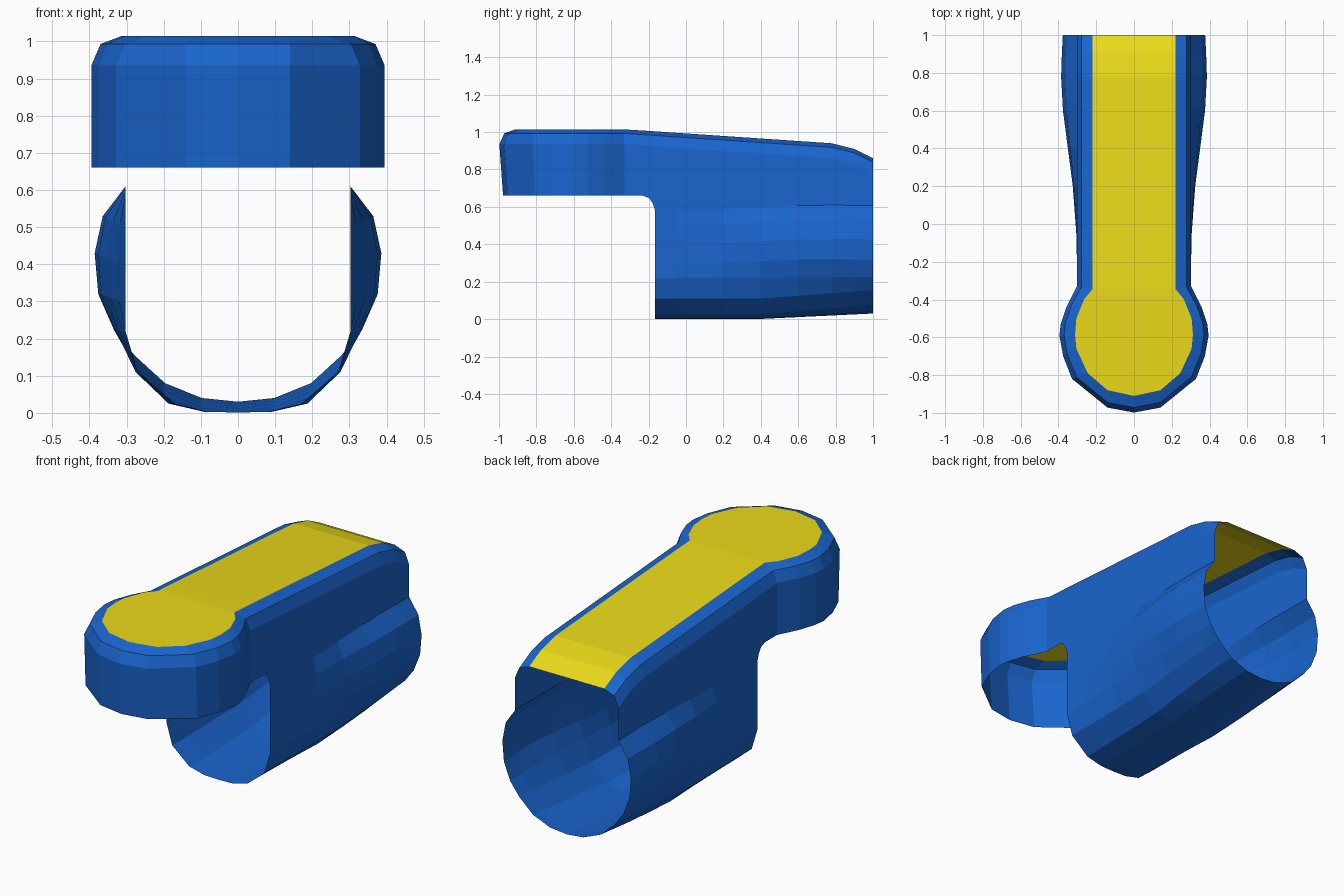
import bpy, bmesh

if "Cube" in bpy.data.objects:
    bpy.data.objects.remove(bpy.data.objects["Cube"])


def material(name, color):
    m = bpy.data.materials.new(name)
    m.diffuse_color = color
    m.use_nodes = True
    m.node_tree.nodes["Principled BSDF"].inputs["Base Color"].default_value = m.diffuse_color
    return m


def half_part(name, rows, mat):
    """Skin rows of points (right half), then mirror across x = 0."""
    bm = bmesh.new()
    grid = [[bm.verts.new(p) for p in row] for row in rows]
    for a, b in zip(grid, grid[1:]):
        # a shorter row only joins its shared leading columns
        for i in range(min(len(a), len(b)) - 1):
            bm.faces.new((a[i], a[i + 1], b[i + 1], b[i]))
    bmesh.ops.remove_doubles(bm, verts=bm.verts, dist=0.0005)
    bmesh.ops.recalc_face_normals(bm, faces=bm.faces)
    me = bpy.data.meshes.new(name)
    bm.to_mesh(me)
    bm.free()
    me.materials.append(mat)
    ob = bpy.data.objects.new(name, me)
    bpy.context.collection.objects.link(ob)
    mod = ob.modifiers.new("mirror", 'MIRROR')
    mod.use_clip = True
    mod.merge_threshold = 0.001
    return ob


def interp(y, pts):
    for (y0, v0), (y1, v1) in zip(pts, pts[1:]):
        if y <= y1:
            return v0 + (v1 - v0) * (y - y0) / (y1 - y0)
    return pts[-1][1]


blue = material("blue", (0.01, 0.13, 0.62, 1))
yellow = material("yellow", (0.83, 0.70, 0.01, 1))

# Height of the top along y, and bulge of the sleeve along y
TOP = [(-1, 1.015), (-0.33, 1.015), (0.78, 0.94), (0.9, 0.91), (1, 0.86)]
BULGE = [(-0.165, 0), (-0.05, 0.03), (0.2, 0.25), (0.6, 0.87), (0.8, 1), (1, 0.88)]

# Half cross-sections of the sleeve: straight front, bulged back
FRONT = [(.303, .58), (.303, .50), (.303, .40), (.303, .30), (.303, .22),
         (.27, .11), (.17, .025), (.08, .003), (0, .001)]
BACK = [(.303, .61), (.365, .53), (.387, .43), (.377, .32), (.335, .225),
        (.28, .155), (.20, .08), (.10, .04), (0, .03)]

# Head outline: panel edge x, y then outer wall x, y
HEAD = [(.22, -.345, .303, -.33), (.265, -.40, .358, -.44),
        (.305, -.50, .388, -.53), (.312, -.585, .395, -.59),
        (.305, -.66, .375, -.70), (.245, -.79, .328, -.82),
        (.14, -.88, .14, -.972), (0, -.91, 0, -.998)]


def rim(ix, iy, ox, oy):
    """Panel edge, bevel middle and wall top."""
    f = 0.7
    return [(ix, iy, interp(iy, TOP)),
            (ix + (ox - ix) * f, iy + (oy - iy) * f, interp(oy, TOP) - 0.022),
            (ox, oy, interp(oy, TOP) - 0.08)]


rows = []
# Sleeve section, back to front
for y in (1, 0.9, 0.78, 0.6, 0.4, 0.2, -0.05, -0.165):
    t = interp(y, BULGE)
    s = max(0, (y - 0.4) / 0.6)
    row = rim(.22, y, .303, y)
    for (fx, fz), (bx, bz) in zip(FRONT, BACK):
        k = s if fz < 0.2 else t
        row.append((fx + (bx - fx) * t, y, fz + (bz - fz) * k))
    rows.append(row)
# Rounded notch between sleeve and head
for y, z in ((-.178, .62), (-.198, .648), (-.23, .66)):
    rows.append(rim(.22, y, .303, y) + [(.303, y, z)])
# Head skirt
for h in HEAD:
    by = h[3] if h[3] > -.6 else -.6 + (h[3] + .6) * .95
    rows.append(rim(*h) + [(h[2], by, .66)])
half_part("body_shell", rows, blue)

# Top panel: strips from the centre line to the panel edge
half_part("top_panel", [[(0, r[0][1], r[0][2]), r[0]] for r in rows[:-1]]
          + [[(0, -.88, 1.015), (.14, -.88, 1.015)]], yellow)

# Front tip of the panel
tip = bpy.data.meshes.new("panel_tip")
tip.from_pydata([(-.14, -.88, 1.015), (0, -.91, 1.015), (.14, -.88, 1.015)], [], [(0, 1, 2)])
tip.materials.append(yellow)
bpy.context.collection.objects.link(bpy.data.objects.new("panel_tip", tip))

# Make the panel face upward
me = bpy.data.objects["top_panel"].data
if sum(p.normal.z for p in me.polygons) < 0:
    me.flip_normals()
